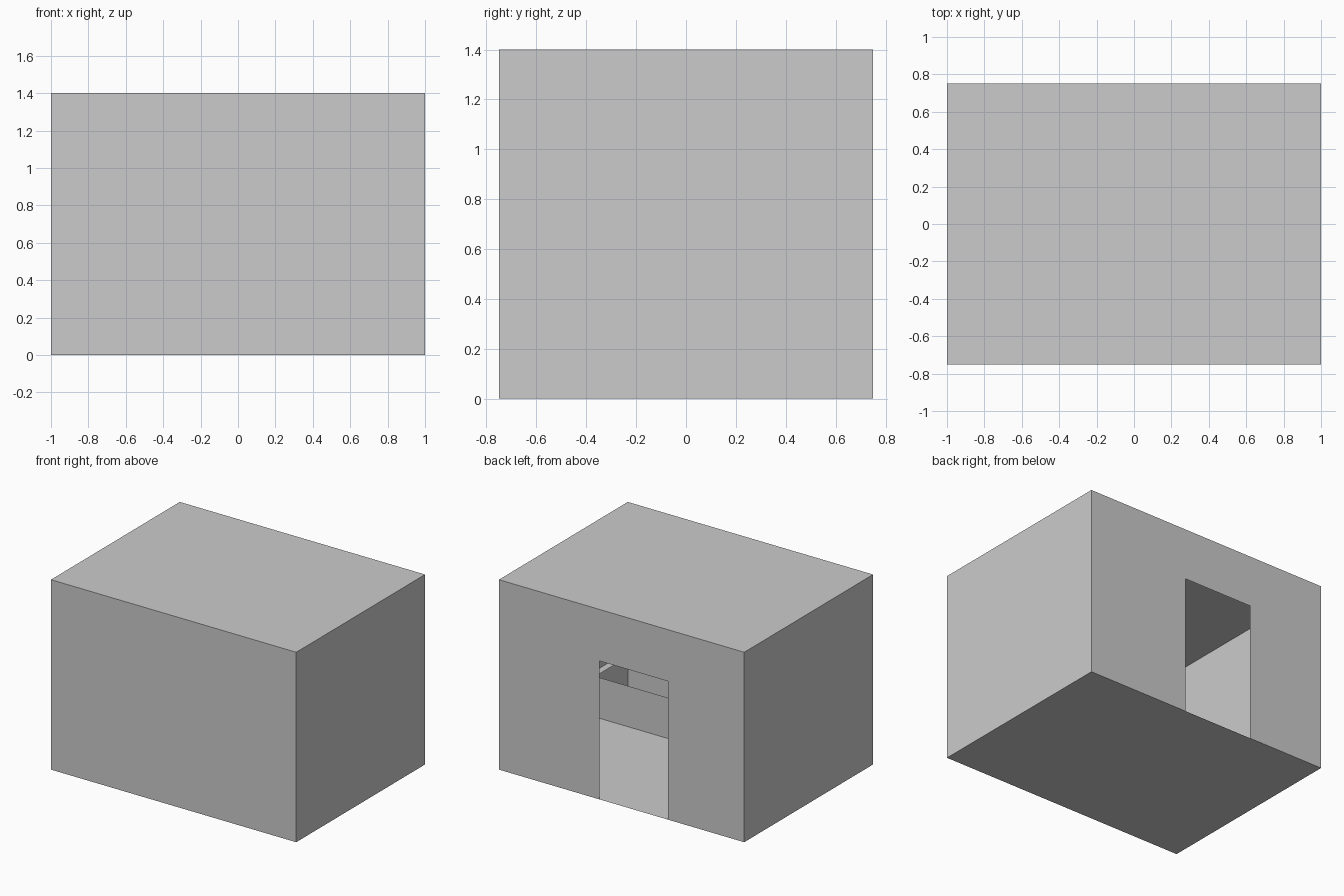
import bpy, bmesh

if "Cube" in bpy.data.objects:
    bpy.data.objects.remove(bpy.data.objects["Cube"])

W, D, H = 1.0, 0.75, 1.4            # half width, half depth, height
DOOR_L, DOOR_R, DOOR_H = -0.38, 0.18, 1.02


def sheet(name, *quads):
    """Thin single-surface part made of a few flat polygons."""
    bm = bmesh.new()
    for q in quads:
        bm.faces.new([bm.verts.new(p) for p in q])
    bmesh.ops.remove_doubles(bm, verts=bm.verts, dist=1e-4)
    me = bpy.data.meshes.new(name)
    bm.to_mesh(me)
    bm.free()
    ob = bpy.data.objects.new(name, me)
    bpy.context.collection.objects.link(ob)
    return ob


def level(z):
    return [(-W, -D, z), (W, -D, z), (W, D, z), (-W, D, z)]


def side(x):
    pts = [(x, -D, 0), (x, D, 0), (x, D, H), (x, -D, H)]
    return pts if x > 0 else pts[::-1]


# Floor, roof and closed walls
sheet("floor", level(0)[::-1])
sheet("roof", level(H))
sheet("front_wall", [(-W, -D, 0), (W, -D, 0), (W, -D, H), (-W, -D, H)])
sheet("right_wall", side(W))
sheet("left_wall", side(-W))

# Back wall outline with the doorway notched out of it
outline = [(W, 0), (DOOR_R, 0), (DOOR_R, DOOR_H), (DOOR_L, DOOR_H),
           (DOOR_L, 0), (-W, 0), (-W, H), (W, H)]
sheet("back_wall", [(x, D, z) for x, z in outline])

# Low partition inside, with a narrow ledge along the right wall
sheet("low_partition", [(W, -0.3, 0), (-W, -0.3, 0), (-W, -0.3, 0.3), (W, -0.3, 0.3)])
sheet("inner_ledge", [(0.95, -D, 0.3), (W, -D, 0.3), (W, -0.3, 0.3), (0.95, -0.3, 0.3)])
